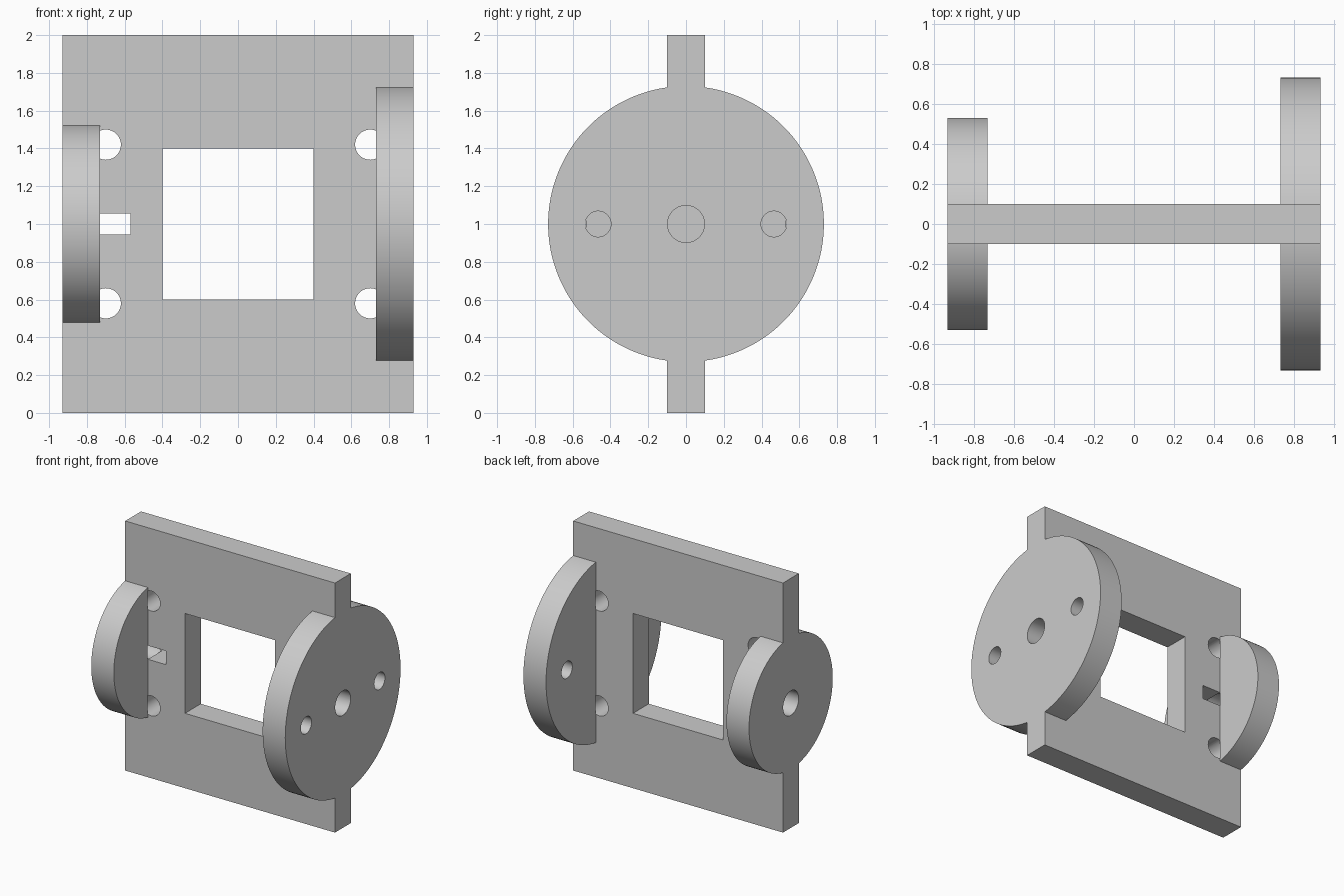
import bpy
from math import pi, radians

cube = bpy.data.objects.get("Cube")
if cube:
    bpy.data.objects.remove(cube, do_unlink=True)

HALF_W, HALF_T, MID = 0.93, 0.1, 1.0   # plate half width, half thickness, centre height
DISC_T = 0.2

grey = bpy.data.materials.new("light grey")
grey.use_nodes = True
grey.diffuse_color = (0.6, 0.6, 0.6, 1)
grey.node_tree.nodes["Principled BSDF"].inputs["Base Color"].default_value = (0.6, 0.6, 0.6, 1)


def box(name, centre, size):
    bpy.ops.mesh.primitive_cube_add(size=1, location=centre)
    ob = bpy.context.object
    ob.name, ob.scale = name, size
    bpy.ops.object.transform_apply(location=True, rotation=True, scale=True)
    return ob


def cylinder(name, centre, radius, depth, axis, sides=48):
    rot = (0, pi / 2, 0) if axis == "X" else (pi / 2, 0, 0)
    bpy.ops.mesh.primitive_cylinder_add(vertices=sides, radius=radius, depth=depth,
                                        location=centre, rotation=rot)
    ob = bpy.context.object
    ob.name = name
    bpy.ops.object.transform_apply(location=True, rotation=True, scale=True)
    return ob


def combine(target, tool, operation):
    tool.hide_render = True
    mod = target.modifiers.new(operation.lower(), "BOOLEAN")
    mod.operation, mod.solver, mod.object = operation, "EXACT", tool
    bpy.context.view_layer.objects.active = target
    bpy.ops.object.modifier_apply(modifier=mod.name)
    bpy.data.objects.remove(tool, do_unlink=True)


# Upright plate with a disc across each side edge
frame = box("wheel_frame", (0, 0, MID), (2 * HALF_W, 2 * HALF_T, 2))
disc_x = HALF_W - DISC_T / 2
combine(frame, cylinder("large_disc", (disc_x, 0, MID), 0.73, DISC_T, "X", 128), "UNION")
combine(frame, cylinder("small_disc", (-disc_x, 0, MID), 0.53, DISC_T, "X", 128), "UNION")

# Square window and shaft slot
combine(frame, box("window_cutter", (0, 0, MID), (0.8, 1, 0.8)), "DIFFERENCE")
combine(frame, box("slot_cutter", (-0.66, 0, MID), (0.18, 0.202, 0.11)), "DIFFERENCE")

# Four mounting holes, reaching into the discs only within the plate thickness
for sx in (-1, 1):
    for sz in (-1, 1):
        combine(frame, cylinder("mount_cutter", (sx * 0.7, 0, MID + sz * 0.42),
                                0.08, 0.202, "Y"), "DIFFERENCE")

# Shaft holes in both discs
for sx in (-1, 1):
    combine(frame, cylinder("shaft_cutter", (sx * (HALF_W + 0.05), 0, MID),
                            0.098, 0.5, "X"), "DIFFERENCE")

# Pin holes through the large disc
for sy in (-1, 1):
    combine(frame, cylinder("pin_cutter", (disc_x, sy * 0.465, MID), 0.068, 0.4, "X"),
            "DIFFERENCE")

frame.data.materials.clear()
frame.data.materials.append(grey)
for face in frame.data.polygons:
    face.material_index = 0
bpy.ops.object.select_all(action="DESELECT")
frame.select_set(True)
bpy.context.view_layer.objects.active = frame
bpy.ops.object.shade_smooth_by_angle(angle=radians(30))
